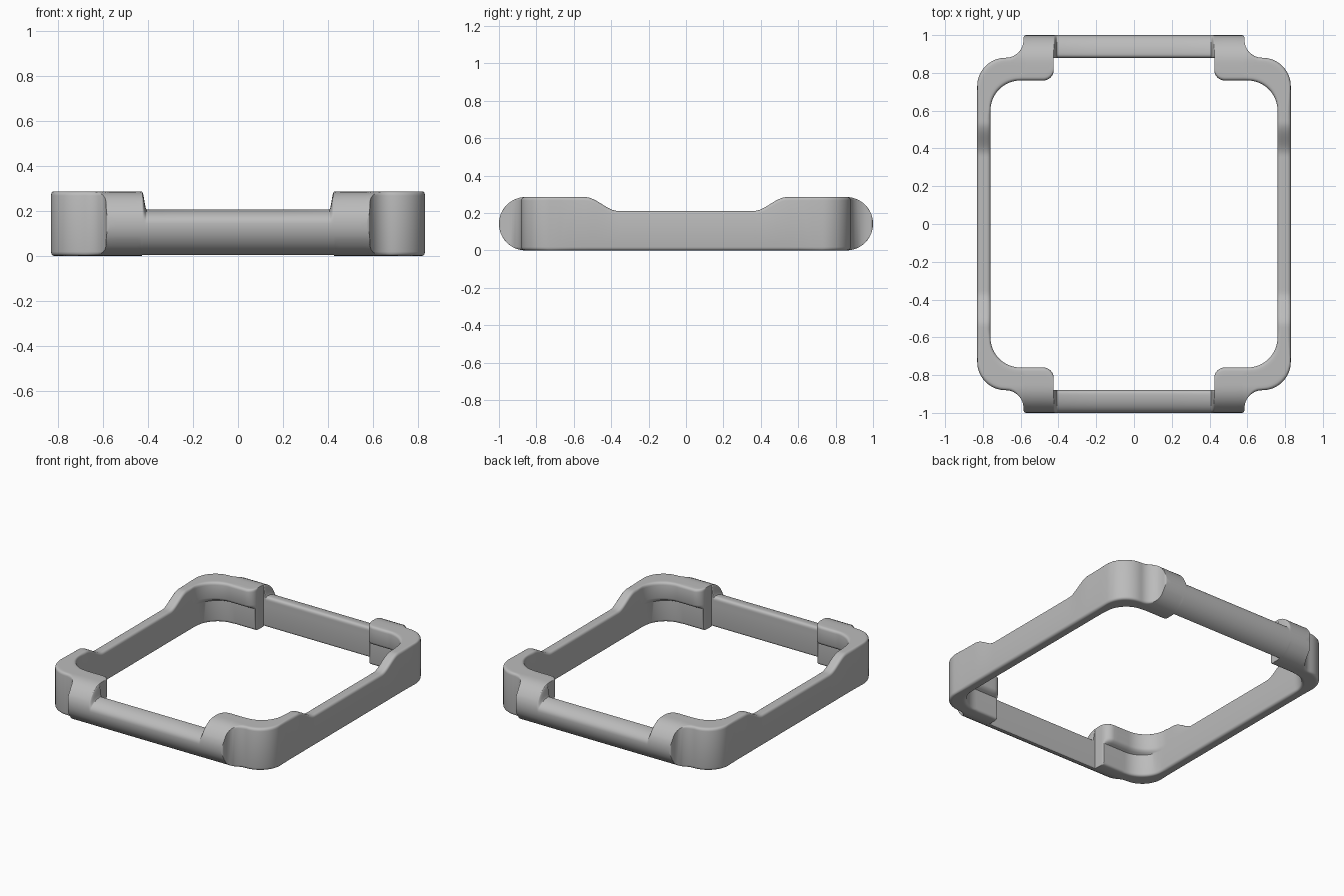
import bpy, bmesh, math
from mathutils import Vector

if "Cube" in bpy.data.objects:
    bpy.data.objects.remove(bpy.data.objects["Cube"], do_unlink=True)

HEIGHT = 0.285          # full height at the corners
MID = HEIGHT / 2        # radius of the rounded front and back
ROUND = 0.018           # softening of the rims


def smooth(a, b, v):
    t = min(max((v - a) / (b - a), 0), 1)
    return t * t * (3 - 2 * t)


def line(a, b):
    a, b = Vector(a), Vector(b)
    return lambda t: a.lerp(b, t)


def arc(cx, cy, r, start, end):
    def point(t):
        a = math.radians(start + (end - start) * t)
        return Vector((cx + r * math.cos(a), cy + r * math.sin(a)))
    return point


# One quarter of the plan: outer path, inner path, steps
segments = [
    (line((0, 1), (.405, 1)), line((0, .88), (.405, .88)), 2),            # end bar
    (line((.405, 1), (.425, 1)), line((.405, .88), (.425, .88)), 10),     # step up
    (line((.425, 1), (.435, 1)), line((.425, .88), (.425, .815)), 3),     # block end
    (line((.435, 1), (.48, 1)), arc(.48, .815, .055, 180, 270), 8),
    (line((.48, 1), (.57, 1)), line((.48, .76), (.56, .76)), 3),
    (arc(.57, .985, .015, 90, 0), line((.56, .76), (.57, .76)), 4),
    (arc(.68, .975, .095, 180, 270), line((.57, .76), (.60, .76)), 12),   # hollow
    (arc(.68, .73, .15, 90, 0), arc(.60, .60, .16, 90, 0), 16),           # corner
    (line((.83, .73), (.83, .56)), line((.76, .60), (.76, .56)), 3),
    (line((.83, .56), (.83, .34)), line((.76, .56), (.76, .34)), 16),     # dip
    (line((.83, .34), (.83, 0)), line((.76, .34), (.76, 0)), 2),          # side rail
]


def rim_drop(d):
    return ROUND - math.sqrt(max(ROUND**2 - max(ROUND - d, 0)**2, 0))


def end_bulge(y):
    return math.sqrt(max(MID**2 - max(y - (1 - MID), 0)**2, 0))


def top_height(p, inner_d, outer_d):
    rail = HEIGHT - .075 * (1 - smooth(.36, .54, p.y))
    block = min(rail - rim_drop(min(inner_d, outer_d)), MID + end_bulge(p.y))
    k = min(max((p.y - .9) / .1, 0), 1)
    bar = MID + .063 * math.sqrt(1 - k * k) - rim_drop(inner_d)
    return max(MID, bar + (block - bar) * smooth(.406, .425, p.x))


def bottom_height(p, inner_d, outer_d):
    return min(MID, max(rim_drop(min(inner_d, outer_d)), MID - end_bulge(p.y)))


def undercut(p):
    """Inner wall below the corner lip."""
    if p.x < .48:
        return Vector((p.x, max(p.y, .80)))
    return Vector((p.x, p.y + .04 * min(max((p.y - .5) / .1, 0), 1)))


def row(inner, outer, height):
    """Points across the frame, closely spaced near both rims."""
    w = (outer - inner).length
    rim = [ROUND * f for f in (0, .1, .3, .6, 1)]
    span = w - 2 * ROUND
    ds = rim + [ROUND + span * i / 8 for i in range(1, 8)] + [w - d for d in reversed(rim)]
    out = []
    for d in ds:
        p = inner.lerp(outer, d / w)
        out.append((p.x, p.y, height(p, d, w - d)))
    return out


def section(outer, inner):
    low = undercut(inner)
    ring = row(low, outer, bottom_height) + row(inner, outer, top_height)[::-1]
    for z, mix in ((.18, 0), (.165, .15), (.155, .6), (.148, 1)):
        p = inner.lerp(low, mix)
        ring.append((p.x, p.y, z))
    return ring


# Sweep the section round the quarter plan
bm = bmesh.new()
rings = []
for index, (outer, inner, steps) in enumerate(segments):
    for i in range(0 if index == 0 else 1, steps + 1):
        pts = section(outer(i / steps), inner(i / steps))
        rings.append([bm.verts.new(p) for p in pts])
for a, b in zip(rings, rings[1:]):
    for i in range(len(a)):
        j = (i + 1) % len(a)
        bm.faces.new((a[i], a[j], b[j], b[i]))
bmesh.ops.remove_doubles(bm, verts=bm.verts, dist=1e-5)
bmesh.ops.recalc_face_normals(bm, faces=bm.faces)

# The open quarter may come out inside out: the underside must face down
lowest = min(bm.faces, key=lambda f: f.calc_center_median().z - f.calc_area())
if lowest.normal.z > 0 and lowest.calc_center_median().z < MID:
    bmesh.ops.reverse_faces(bm, faces=bm.faces)

mesh = bpy.data.meshes.new("frame")
bm.to_mesh(mesh)
bm.free()
frame = bpy.data.objects.new("frame", mesh)
bpy.context.collection.objects.link(frame)

# Plain grey
grey = bpy.data.materials.new("grey")
grey.use_nodes = True
colour = (.5, .5, .5, 1)
grey.diffuse_color = colour
grey.node_tree.nodes["Principled BSDF"].inputs["Base Color"].default_value = colour
mesh.materials.append(grey)

bpy.ops.object.select_all(action="DESELECT")
frame.select_set(True)
bpy.context.view_layer.objects.active = frame
bpy.ops.object.shade_smooth_by_angle(angle=math.radians(40))

# Mirror the quarter to all four corners
mirror = frame.modifiers.new("mirror", "MIRROR")
mirror.use_axis = (True, True, False)
mirror.merge_threshold = .0001
